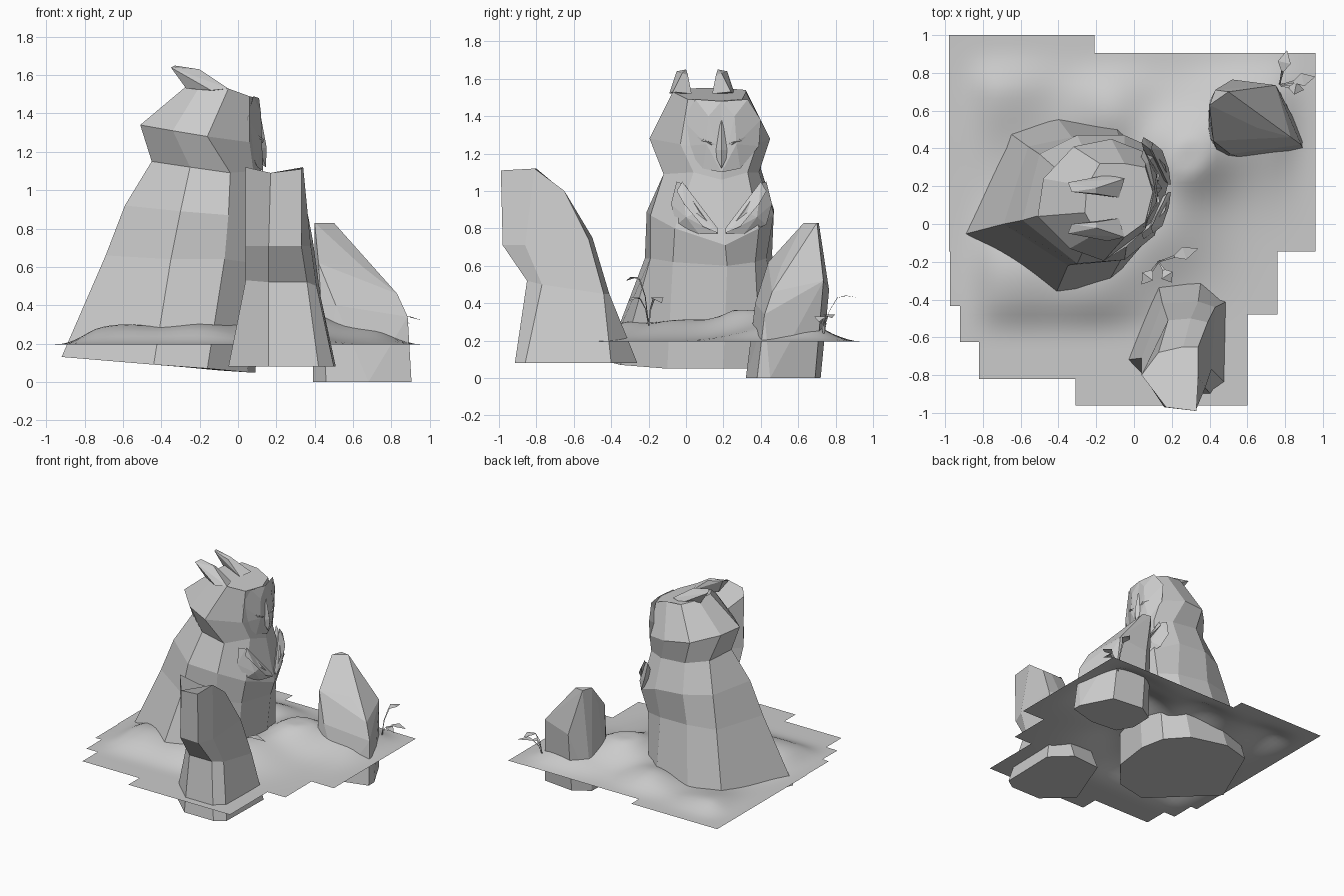
import bpy, bmesh, math
from mathutils import Vector


def finish(bm, name, smooth=False):
    bmesh.ops.recalc_face_normals(bm, faces=bm.faces)
    me = bpy.data.meshes.new(name)
    bm.to_mesh(me)
    bm.free()
    ob = bpy.data.objects.new(name, me)
    bpy.context.collection.objects.link(ob)
    for p in me.polygons:
        p.use_smooth = smooth
    return ob


def loft(name, rings):
    """Closed faceted solid through rings of equal point count."""
    bm = bmesh.new()
    vs = [[bm.verts.new(p) for p in r] for r in rings]
    n = len(rings[0])
    for a, b in zip(vs, vs[1:]):
        for i in range(n):
            j = (i + 1) % n
            bm.faces.new((a[i], a[j], b[j], b[i]))
    bm.faces.new(vs[0][::-1])
    bm.faces.new(vs[-1])
    return finish(bm, name)


def hull(name, pts):
    """Convex faceted solid around the points."""
    bm = bmesh.new()
    for p in pts:
        bm.verts.new(p)
    res = bmesh.ops.convex_hull(bm, input=bm.verts)
    junk = [e for e in res["geom_interior"] if isinstance(e, bmesh.types.BMVert)]
    bmesh.ops.delete(bm, geom=junk, context='VERTS')
    bmesh.ops.dissolve_limit(bm, angle_limit=0.05, verts=bm.verts, edges=bm.edges)
    return finish(bm, name)


# ground sheet: rows of (y low, y high, x min, x max) form the stepped outline
strips = [(-.96, -.82, -.31, .60), (-.82, -.625, -.82, .60), (-.625, -.48, -.92, .60),
          (-.48, -.435, -.92, .76), (-.435, -.145, -.975, .76),
          (-.145, .905, -.98, .96), (.905, 1.0, -.98, -.21)]
mounds = [(-.62, -.25, .10, .20), (-.2, -.3, .085, .17), (.28, .36, .16, .15),
          (.12, -.02, .11, .2), (-.70, .72, .06, .18), (.62, .55, .10, .22), (-.12, .60, .09, .15)]


def height(x, y):
    h = sum(a * math.exp(-((x - cx)**2 + (y - cy)**2) / (2 * s * s)) for cx, cy, a, s in mounds)
    fade = 1
    for d in (.97 - abs(x), y + .66, .95 - y):
        t = max(0, min(1, d / .25))
        fade *= t * t * (3 - 2 * t)
    return .195 + min(h, .17) * fade


def lines(cuts, step):
    out = []
    cuts = sorted(set(cuts))
    for a, b in zip(cuts, cuts[1:]):
        n = max(1, round((b - a) / step))
        out += [a + (b - a) * i / n for i in range(n)]
    return out + [cuts[-1]]


xs = lines([v for s in strips for v in s[2:]], .04)
ys = lines([v for s in strips for v in s[:2]], .04)
bm = bmesh.new()
grid = {}


def gv(i, j):
    if (i, j) not in grid:
        grid[i, j] = bm.verts.new((xs[i], ys[j], height(xs[i], ys[j])))
    return grid[i, j]


for i in range(len(xs) - 1):
    for j in range(len(ys) - 1):
        cx, cy = (xs[i] + xs[i + 1]) / 2, (ys[j] + ys[j + 1]) / 2
        if any(a < cy < b and c < cx < d for a, b, c, d in strips):
            bm.faces.new((gv(i, j), gv(i + 1, j), gv(i + 1, j + 1), gv(i, j + 1)))
finish(bm, "ground", True)

# statue body, base to neck
neck = [(-.45, .06, 1.15), (-.25, -.10, 1.12), (-.04, -.12, 1.09), (.08, .04, 1.10),
        (.12, .19, 1.06), (.08, .33, 1.10), (-.05, .39, 1.10), (-.27, .40, 1.12), (-.42, .30, 1.14)]
loft("statue_body", [
    [(-.92, -.06, .13), (-.44, -.43, .09), (-.16, -.35, .07), (.05, -.10, .05),
     (.09, .20, .05), (.05, .40, .05), (-.10, .54, .06), (-.42, .58, .09), (-.67, .49, .11)],
    [(-.69, 0, .66), (-.35, -.22, .64), (-.07, -.19, .64), (.08, -.07, .62),
     (.14, .22, .60), (.08, .37, .62), (-.07, .43, .64), (-.33, .46, .66), (-.56, .41, .66)],
    [(-.59, .02, .92), (-.30, -.21, .89), (-.05, -.19, .87), (.11, -.06, .80),
     (.18, .21, .71), (.13, .39, .80), (-.05, .47, .88), (-.30, .47, .90), (-.50, .37, .91)],
    neck])

# head
loft("statue_head", [
    neck,
    [(-.51, .04, 1.34), (-.34, -.13, 1.31), (-.16, -.195, 1.28), (.06, -.03, 1.25),
     (.12, .19, 1.2), (.06, .38, 1.25), (-.12, .45, 1.28), (-.32, .41, 1.30), (-.48, .24, 1.34)],
    [(-.26, .06, 1.55), (-.20, -.05, 1.54), (-.05, -.07, 1.53), (.06, .01, 1.49),
     (.10, .17, 1.48), (.06, .30, 1.49), (-.05, .32, 1.53), (-.18, .32, 1.54), (-.25, .20, 1.55)]])

# swept-back ear tufts, flat blades with spread bases
for label, mid, s in (("near", 0, -1), ("far", .17, 1)):
    hull("ear_" + label, [(x, mid + s * d, z) for x, d, z in [
        (-.05, .07, 1.53), (-.08, -.03, 1.52), (-.14, .09, 1.52), (-.27, .03, 1.53),
        (-.20, .02, 1.63), (-.20, -.01, 1.62), (-.35, .05, 1.64), (-.33, 0, 1.65)]])

# mirrored face discs, eye slits and folded wings about the face ridge
MID = .19
for label, s in (("left", 1), ("right", -1)):
    def side(pts):
        return [(x, MID + s * d, z) for x, d, z in pts]
    hull("face_disc_" + label, side([
        (.11, 0, 1.48), (.08, .14, 1.49), (.05, .21, 1.38), (.055, .20, 1.24), (.10, .10, 1.12),
        (.13, 0, 1.10), (.125, .08, 1.25), (.12, .07, 1.40), (.02, .1, 1.3)]))
    hull("eye_" + label, side([
        (.13, .03, 1.25), (.10, .13, 1.29), (.135, .07, 1.265), (.13, .05, 1.245), (.11, .11, 1.27)]))
    hull("wing_" + label, side([
        (.08, .21, 1.04), (.04, .24, 1.05), (.05, .27, .93), (.10, .24, .82), (.15, .12, .77),
        (.185, .02, .77), (.165, .12, .89), (.15, .19, .86), (.08, .1, .85)]))
    hull("wing_edge_" + label, side([
        (.09, .21, 1.05), (.10, .24, 1.0), (.11, .18, .98), (.18, .02, .80), (.195, .02, .775),
        (.185, .10, .81), (.15, .20, .93)]))
hull("beak", [(.12, MID, 1.38), (.15, MID, 1.22), (.145, MID, 1.12), (.11, MID - .05, 1.22),
              (.11, MID + .05, 1.22), (.1, MID, 1.15)])

# waisted standing stone at the front
loft("front_stone", [
    [(-.05, -.72, .08), (.16, -.915, .08), (.42, -.915, .08), (.50, -.86, .08),
     (.51, -.40, .08), (.36, -.26, .08), (.12, -.28, .08)],
    [(.04, -.71, .53), (.16, -.85, .52), (.36, -.85, .52), (.41, -.77, .50),
     (.43, -.44, .45), (.34, -.41, .45), (.15, -.42, .47)],
    [(.04, -.79, .71), (.16, -.97, .71), (.33, -.98, .71), (.38, -.86, .71),
     (.39, -.52, .74), (.30, -.50, .75), (.18, -.51, .75)],
    [(.04, -.80, 1.12), (.17, -.97, 1.09), (.33, -.99, 1.11), (.34, -.81, 1.12),
     (.34, -.65, 1.0), (.26, -.65, 1.0), (.13, -.68, 1.02)]])

# slanted stone at the right
hull("right_stone", [
    (.39, .46, 0), (.46, .34, 0), (.68, .32, 0), (.905, .38, 0), (.905, .45, 0), (.78, .69, 0),
    (.52, .72, 0), (.395, .64, 0), (.51, .37, .40), (.885, .42, .34), (.83, .46, .46),
    (.75, .735, .52), (.52, .765, .47), (.40, .55, .66), (.42, .44, .62), (.40, .63, .83),
    (.43, .71, .83), (.50, .70, .83), (.65, .51, .60)])


# grass: thin stem bending into a drooping diamond leaf
def blade(bm, base, tip, top, width=.035):
    a, c = Vector(base), Vector(tip)
    out = Vector((c.x - a.x, c.y - a.y, 0))
    side = Vector((-out.y, out.x, 0)).normalized()
    steps = [(0, 0, .12), (.15, .6, .12), (.4, .95, .2), (.65, 1, 1)]
    pairs = []
    for t, h, w in steps:
        p = a + out * t
        p.z = a.z + (top - a.z) * h
        pairs.append([bm.verts.new(p + side * width * w * k) for k in (-1, 1)])
    for p, q in zip(pairs, pairs[1:]):
        bm.faces.new((p[0], p[1], q[1], q[0]))
    bm.faces.new((pairs[-1][0], pairs[-1][1], bm.verts.new(c)))


tufts = {"grass_back": ((.77, .735, .22), [((.81, .92, .43), .44), ((.96, .78, .32), .34), ((.90, .71, .30), .33)]),
         "grass_front": ((.13, -.20, .28), [((.04, -.32, .52), .54), ((.20, -.31, .41), .43),
                                           ((.34, -.13, .40), .43)])}
for name, (base, blades) in tufts.items():
    bm = bmesh.new()
    for tip, top in blades:
        blade(bm, base, tip, top)
    finish(bm, name)
